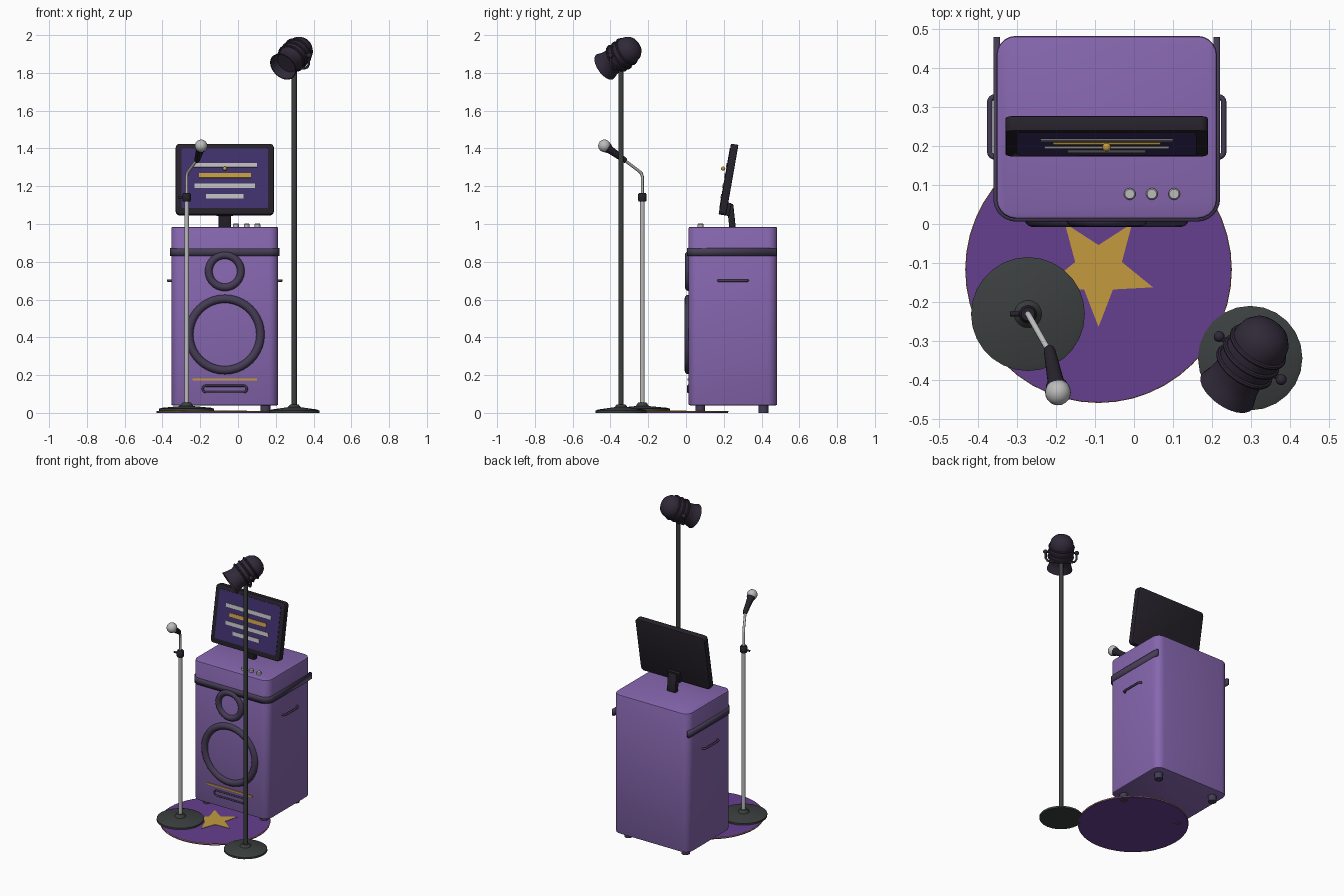
import bpy, bmesh
from math import sin, cos, pi, radians
from mathutils import Vector, Matrix

if "Cube" in bpy.data.objects:
    bpy.data.objects.remove(bpy.data.objects["Cube"])


def mat(name, r, g, b):
    m = bpy.data.materials.new(name)
    m.diffuse_color = (r, g, b, 1)
    m.use_nodes = True
    m.node_tree.nodes["Principled BSDF"].inputs["Base Color"].default_value = m.diffuse_color
    return m


PURPLE = mat("purple", .24, .135, .43)
TRIM = mat("dark_trim", .06, .045, .09)
BLACK = mat("black", .02, .016, .025)
LAMP = mat("lamp_black", .03, .022, .04)
STAND = mat("stand_grey", .045, .05, .05)
GOLD = mat("gold", .55, .33, .05)
SILVER = mat("silver", .5, .5, .5)
RUG = mat("rug_purple", .13, .05, .28)
DISPLAY = mat("display", .05, .03, .15)


def finish(name, bm, m, smooth=True):
    bmesh.ops.recalc_face_normals(bm, faces=bm.faces)
    me = bpy.data.meshes.new(name)
    bm.to_mesh(me)
    bm.free()
    ob = bpy.data.objects.new(name, me)
    bpy.context.collection.objects.link(ob)
    me.materials.append(m)
    if smooth:
        bpy.ops.object.select_all(action='DESELECT')
        ob.select_set(True)
        bpy.context.view_layer.objects.active = ob
        bpy.ops.object.shade_smooth_by_angle(angle=radians(35))
    return ob


def box(name, c, size, m, bevel=0.0, corner=0.0, axis=2, mtx=None):
    """Box with rounded edges along one axis, plus a small bevel everywhere."""
    bm = bmesh.new()
    bmesh.ops.create_cube(bm, size=1, matrix=Matrix.Diagonal((*size, 1)))
    if corner:
        es = [e for e in bm.edges if abs((e.verts[0].co - e.verts[1].co).normalized()[axis]) > .9]
        bmesh.ops.bevel(bm, geom=es, offset=corner, segments=5, profile=.5, affect='EDGES')
    if bevel:
        es = [e for e in bm.edges if e.calc_face_angle() > .6]
        bmesh.ops.bevel(bm, geom=es, offset=bevel, segments=2, profile=.5, affect='EDGES')
    bm.transform((mtx or Matrix()) @ Matrix.Translation(c))
    return finish(name, bm, m)


def lathe(name, profile, origin, m, axis=(0, 0, 1), segs=24):
    """Revolve (radius, height) points around an axis."""
    bm = bmesh.new()
    rings = []
    for r, h in profile:
        if r < 1e-5:
            rings.append([bm.verts.new((0, 0, h))] * segs)
        else:
            rings.append([bm.verts.new((r * cos(2 * pi * i / segs), r * sin(2 * pi * i / segs), h))
                          for i in range(segs)])
    for a, b in zip(rings, rings[1:]):
        for i in range(segs):
            j = (i + 1) % segs
            bm.faces.new(list(dict.fromkeys((a[i], a[j], b[j], b[i]))))
    q = Vector(axis).to_track_quat('Z', 'Y').to_matrix().to_4x4()
    bm.transform(Matrix.Translation(origin) @ q)
    return finish(name, bm, m)


def rod(name, a, b, r, m, r2=None, segs=16):
    a, b = Vector(a), Vector(b)
    n = (b - a).length
    r2 = r if r2 is None else r2
    return lathe(name, [(0, 0), (r, 0), (r2, n), (0, n)], a, m, b - a, segs)


def ball(name, c, r, m):
    bm = bmesh.new()
    bmesh.ops.create_uvsphere(bm, u_segments=20, v_segments=12, radius=r, matrix=Matrix.Translation(c))
    return finish(name, bm, m)


def tube(name, pts, r, m, cyclic=False):
    cu = bpy.data.curves.new(name, 'CURVE')
    cu.dimensions = '3D'
    cu.bevel_depth, cu.bevel_resolution, cu.use_fill_caps = r, 2, True
    s = cu.splines.new('POLY')
    s.points.add(len(pts) - 1)
    for p, co in zip(s.points, pts):
        p.co = (*co, 1)
    s.use_cyclic_u = cyclic
    ob = bpy.data.objects.new(name, cu)
    bpy.context.collection.objects.link(ob)
    cu.materials.append(m)
    bpy.ops.object.select_all(action='DESELECT')
    ob.select_set(True)
    bpy.context.view_layer.objects.active = ob
    bpy.ops.object.convert(target='MESH')
    bpy.ops.object.shade_smooth_by_angle(angle=radians(50))


def arc(cx, cy, r, a0, a1, n=6):
    return [(cx + r * cos(radians(a0 + (a1 - a0) * i / n)), cy + r * sin(radians(a0 + (a1 - a0) * i / n)))
            for i in range(n + 1)]


CX = -.07

# cabinet and feet
box("cabinet", (CX, .248, .5125), (.566, .469, .945), PURPLE, .008, .05)
for x in (-.215, .215):
    for y in (.075, .41):
        rod("foot", (CX + x, y, 0), (CX + x, y, .045), .026, TRIM)

# trim band wrapping the front and both sides
path = [(-.282, .48)] + arc(-.232, .065, .051, 180, 270) + arc(.232, .065, .051, 270, 360) + [(.282, .48)]
bm = bmesh.new()
cols = [[bm.verts.new((CX + x, y, z)) for z in (.83, .872)] for x, y in path]
for a, b in zip(cols, cols[1:]):
    bm.faces.new((a[0], b[0], b[1], a[1]))
band = finish("trim_band", bm, TRIM)
sol = band.modifiers.new("thickness", 'SOLIDIFY')
sol.thickness, sol.offset = .016, 0

# speaker rings
for name, z, R, r in (("woofer_ring", .415, .189, .022), ("tweeter_ring", .75, .085, .02)):
    lathe(name, [(R + x, h) for x, h in arc(0, 0, r, 0, 360, 12)], (CX, .014, z), TRIM, (0, -1, 0), 40)

# gold stripe and slot outline
box("gold_stripe", (CX, .012, .176), (.34, .01, .01), GOLD)
slot = arc(.1, 0, .017, -90, 90) + arc(-.1, 0, .017, 90, 270)
tube("slot_outline", [(CX + x, .012, .127 + z) for x, z in slot], .006, TRIM, True)

# side handles
for s in (-1, 1):
    prof = [(.27, .172)] + arc(.295, .185, .013, 270, 360, 4) + arc(.295, .313, .013, 0, 90, 4) + [(.27, .326)]
    tube("side_handle", [(CX + s * (x - .008), y, .7) for x, y in prof], .007, TRIM)

# top knobs
for x in (-.011, .046, .103):
    lathe("knob", [(0, 0), (.015, 0), (.015, .014), (.012, .018), (0, .018)], (x, .077, .984), SILVER)

# screen: built upright, then leaned back
lean = Matrix.Translation((CX, .225, 1.235)) @ Matrix.Rotation(radians(-10), 4, 'X')
box("screen_frame", (0, 0, 0), (.52, .04, .38), BLACK, .005, .022, 1, lean)
box("screen_display", (0, -.0195, .003), (.46, .005, .32), DISPLAY, 0, .01, 1, lean)
for z, w, m in ((.074, .34, SILVER), (.018, .275, GOLD), (-.038, .32, SILVER), (-.094, .2, SILVER)):
    box("screen_bar", (0, -.0225, z), (w, .006, .024), m, mtx=lean)
ball("bouncing_ball", (CX, .197, 1.293), .011, GOLD)

# screen mount
neck = Matrix.Translation((CX, .24, 1.04)) @ Matrix.Rotation(radians(6), 4, 'X')
box("screen_neck", (0, 0, 0), (.065, .034, .13), BLACK, .006, mtx=neck)
box("screen_bracket", (0, .012, -.155), (.09, .02, .07), BLACK, .004, mtx=lean @ Matrix.Translation((0, .015, 0)))

# round rug with gold edge and star
RX, RY = -.091, -.117
lathe("rug", [(0, 0), (.34, 0), (.34, .011), (0, .011)], (RX, RY, 0), RUG, segs=48)
lathe("rug_edge", [(.339 + x, h) for x, h in arc(0, 0, .003, 0, 360, 6)], (RX, RY, .008), GOLD, segs=48)
bm = bmesh.new()
star = [bm.verts.new((RX + r * sin(pi * i / 5), RY - r * cos(pi * i / 5), .0105))
        for i, r in enumerate((.147, .063) * 5)]
face = bm.faces.new(star)
top = bmesh.ops.extrude_face_region(bm, geom=[face])["geom"]
bmesh.ops.translate(bm, vec=(0, 0, .003), verts=[v for v in top if isinstance(v, bmesh.types.BMVert)])
finish("rug_star", bm, GOLD, False)

# microphone stand
MX, MY = -.272, -.231
lathe("mic_base", [(0, .01), (.146, .01), (.146, .022), (.13, .027), (.035, .036), (.022, .055), (0, .055)],
      (MX, MY, 0), STAND, segs=28)
rod("mic_pole", (MX, MY, .03), (MX, MY, 1.14), .0125, SILVER)
lathe("mic_clutch", [(0, 0), (.019, 0), (.023, .006), (.023, .036), (.017, .045), (0, .045)], (MX, MY, 1.12), BLACK)
rod("mic_clutch_screw", (MX, MY, 1.14), (MX - .046, MY, 1.14), .006, BLACK)
tube("mic_arm", [(MX, MY, 1.15), (MX, MY, 1.25), (MX + .003, MY - .005, 1.268), (MX + .011, MY - .019, 1.281),
                 (-.213, -.335, 1.345)], .008, SILVER)
tip, tail = Vector((-.195, -.432, 1.414)), Vector((-.218, -.318, 1.333))
n = (tip - tail).length
lathe("mic_handle", [(0, 0), (.012, 0), (.015, .01), (.021, n - .035), (.027, n - .025), (.027, n - .012), (0, n - .012)],
      tail, BLACK, tip - tail, 20)
ball("mic_head", tip, .033, SILVER)

# lamp stand
LX, LY = .298, -.344
lathe("lamp_base", [(0, 0), (.134, 0), (.134, .012), (.12, .018), (.035, .03), (.022, .045), (0, .045)],
      (LX, LY, 0), STAND, segs=24)
rod("lamp_pole", (LX, LY, .03), (LX, LY, 1.84), .0135, STAND)

# spotlight head: rounded back, ridges, flared open mouth
C = Vector((LX, LY, 1.8925))
AIM = Vector((-.494, -.71, -.5))
lathe("lamp_body", [(0, -.118), (.03, -.114), (.053, -.101), (.068, -.08), (.074, -.055), (.074, .03), (.066, .06),
                    (.07, .09), (.079, .12), (.074, .12), (.064, .09), (.058, .075), (0, .075)], C, LAMP, AIM, 28)
for h in (-.04, -.005, .03):
    lathe("lamp_ridge", [(.075 + x, h + y) for x, y in arc(0, 0, .007, 0, 360, 8)], C, LAMP, AIM, 28)

# yoke and side knobs
U = Vector((.82, -.57, 0))
yoke = [(-.095, 0), (-.095, -.045), (-.085, -.062), (-.065, -.068), (.065, -.068), (.085, -.062), (.095, -.045), (.095, 0)]
tube("lamp_yoke", [C + U * a + Vector((0, 0, z)) for a, z in yoke], .007, LAMP)
for s in (-1, 1):
    rod("yoke_pin", C + U * s * .07, C + U * s * .1, .007, LAMP)
    ball("yoke_knob", C + U * s * .097, .014, LAMP)
